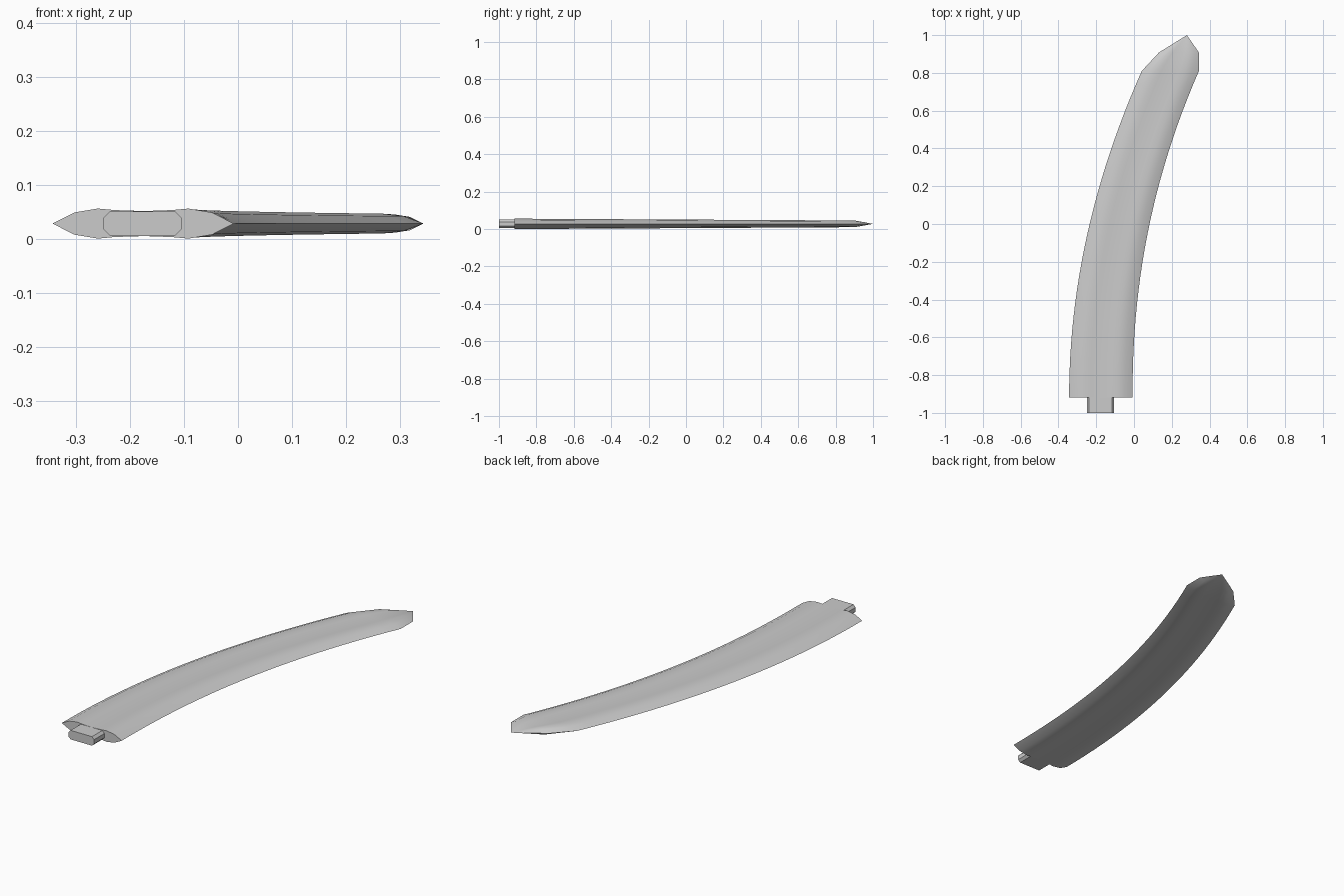
import bpy, bmesh

if "Cube" in bpy.data.objects:
    bpy.data.objects.remove(bpy.data.objects["Cube"])

MID = 0.0278          # height of the cutting edge plane
Y0, Y1 = -0.918, 0.81 # straight base and start of the point

steel = bpy.data.materials.new("light grey steel")
steel.diffuse_color = (0.6, 0.6, 0.6, 1)
steel.use_nodes = True
steel.node_tree.nodes["Principled BSDF"].inputs["Base Color"].default_value = steel.diffuse_color

# half of the lens section with a shallow central groove: (width fraction, thickness fraction)
SECTION = [(0, 0), (.12, .74), (.25, 1), (.34, .9), (.5, .83),
           (.66, .9), (.75, 1), (.88, .74), (1, 0)]


def finish(bm, name):
    bmesh.ops.recalc_face_normals(bm, faces=bm.faces[:])
    me = bpy.data.meshes.new(name)
    bm.to_mesh(me)
    bm.free()
    me.materials.append(steel)
    ob = bpy.data.objects.new(name, me)
    bpy.context.collection.objects.link(ob)
    bpy.context.view_layer.objects.active = ob
    ob.select_set(True)
    return ob


def ring(bm, left, right, y, half):
    pts = [(u, t) for u, t in SECTION] + [(u, -t) for u, t in SECTION[-2:0:-1]]
    return [bm.verts.new((left + (right - left) * u, y, MID + half * t)) for u, t in pts]


def bridge(bm, a, b):
    n = len(a)
    for i in range(n):
        j = (i + 1) % n
        bm.faces.new((a[i], a[j], b[j], b[i]))


# blade: sections swept along a curve, then a clipped point
bm = bmesh.new()
rows = []
N = 24
for k in range(N + 1):
    t = k / N
    rows.append(ring(bm, -0.3435 + 0.3845 * t ** 2, -0.008 + 0.3515 * t ** 2.15,
                     Y0 + (Y1 - Y0) * t, 0.0278 - 0.0095 * t))
rows.append(ring(bm, 0.132, 0.3435, 0.908, 0.0168))
for a, b in zip(rows, rows[1:]):
    bridge(bm, a, b)
bm.faces.new(rows[0])
tip = bm.verts.new((0.28, 1.0, MID))
last = rows[-1]
for i in range(len(last)):
    bm.faces.new((last[i], last[(i + 1) % len(last)], tip))
finish(bm, "blade")
bpy.ops.object.shade_smooth_by_angle(angle=0.5)
bpy.ops.object.select_all(action='DESELECT')

# tang: short block with chamfered long edges
bm = bmesh.new()
cx, hw, hh, c = -0.177, 0.072, 0.0228, 0.012
octagon = [(-hw, -hh + c), (-hw + c, -hh), (hw - c, -hh), (hw, -hh + c),
           (hw, hh - c), (hw - c, hh), (-hw + c, hh), (-hw, hh - c)]
front, back = ([bm.verts.new((cx + x, y, MID + z)) for x, z in octagon]
               for y in (-1.0, -0.91))
bridge(bm, front, back)
bm.faces.new(front)
bm.faces.new(back)
finish(bm, "tang")
